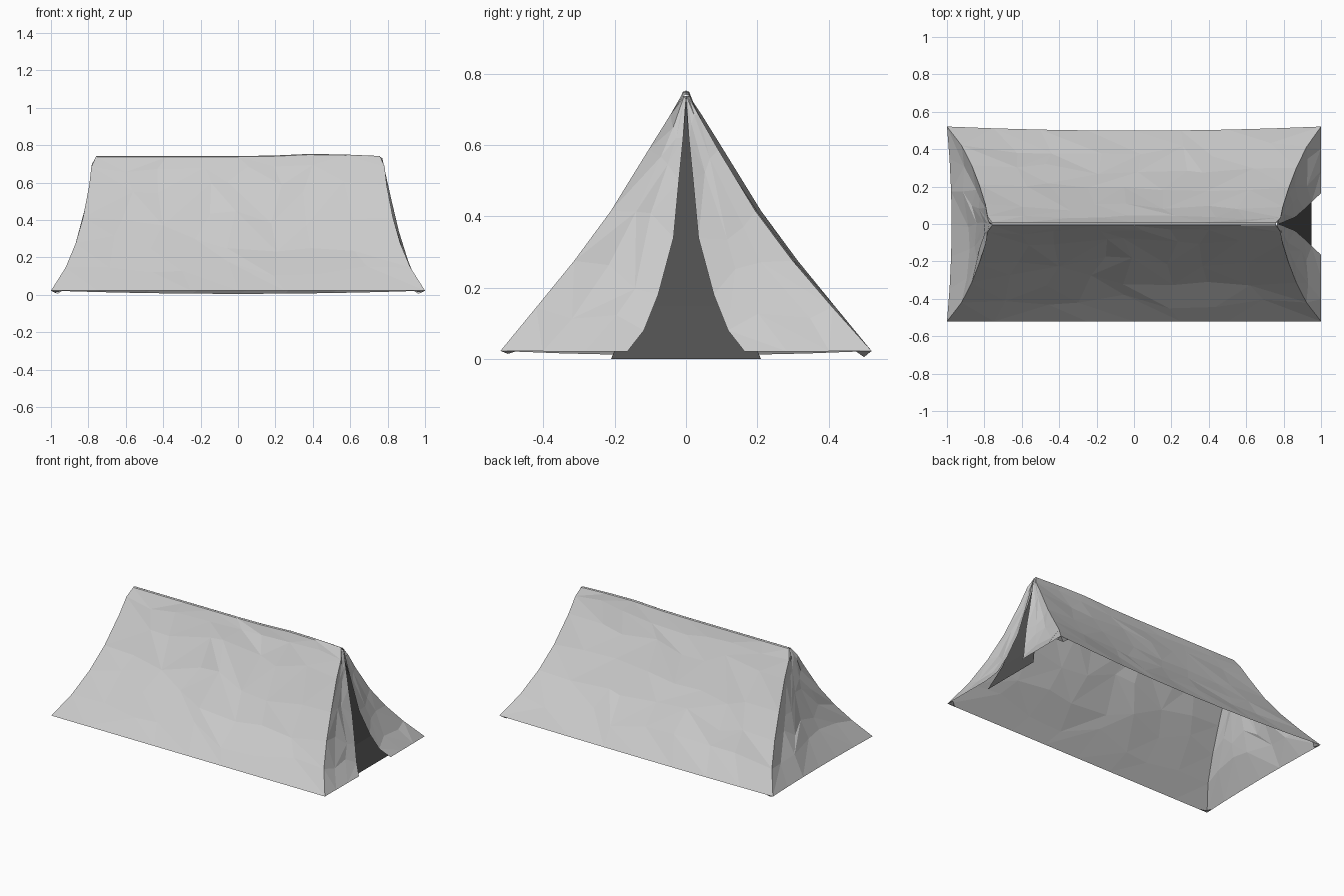
import bpy, random
from mathutils import Vector

if "Cube" in bpy.data.objects:
    bpy.data.objects.remove(bpy.data.objects["Cube"])

random.seed(11)

# Corner seam from ground to ridge, and the free edge of a door flap
SEAM = [(1, .521, .022), (.922, .42, .145), (.868, .314, .275),
        (.828, .211, .415), (.795, .105, .587), (.784, .044, .685), (.76, .009, .738)]
FLAP = [(1, .165, .02), (.95, .118, .08), (.91, .078, .18),
        (.86, .035, .34), (.822, .02, .50), (.795, .008, .62), (.772, 0, .73)]
SCREEN = [(.95, .21, 0), (.89, .15, .15), (.835, .09, .36),
          (.785, .04, .56), (.765, 0, .71)]


def along(pts, t, sx=1, sy=1):
    """Point at t (0..1) on a path, mirrored by sx, sy."""
    f = t * (len(pts) - 1)
    i = min(int(f + 1e-6), len(pts) - 2)
    p = Vector(pts[i]).lerp(Vector(pts[i + 1]), f - i)
    return Vector((p.x * sx, p.y * sy, p.z))


def bump(u):
    return 4 * u * (1 - u)


def seam(v, sx, sy):
    """Corner seam; the back right one is pulled in slightly."""
    p = along(SEAM, v, sx, sy)
    if sx > 0 and sy > 0:
        p.y -= .016 * bump(v)
    return p


def sheet(name, fn, nu, nv, noise=(0, 0, 0)):
    """Crumpled flat-shaded cloth sheet; borders stay exact."""
    verts, faces = [], []
    for j in range(nv + 1):
        for i in range(nu + 1):
            # uneven spacing breaks up straight bands of facets
            inner = 0 < i < nu and 0 < j < nv and noise[0] > 0
            du, dv = ((random.uniform(-.3, .3) / nu, random.uniform(-.3, .3) / nv)
                      if inner else (0, 0))
            p = fn(i / nu + du, j / nv + dv)
            if inner:
                k = 1 - .7 * (j / nv) ** 2
                p += Vector([random.uniform(-n, n) * k for n in noise])
            verts.append(p)
    for j in range(nv):
        for i in range(nu):
            a = j * (nu + 1) + i
            b, c, d = a + 1, a + nu + 2, a + nu + 1
            if random.random() < .5:
                faces += [(a, b, c), (a, c, d)]
            else:
                faces += [(a, b, d), (b, c, d)]
    me = bpy.data.meshes.new(name)
    me.from_pydata(verts, [], faces)
    me.update()
    ob = bpy.data.objects.new(name, me)
    bpy.context.collection.objects.link(ob)
    return ob


# Long sloping roof panels, sagging a little between the ends
def roof(sy):
    def fn(u, v):
        if sy > 0:
            u = 1 - u
        p = seam(v, -1, sy).lerp(seam(v, 1, sy), u)
        sag = .016 * min(1, 1.3 * bump(u)) * bump(v)
        p.y -= sy * sag * .8
        p.z -= sag * .6
        p.z += .014 * max(0, 1 - abs(u - .79) / .2) * v ** 6
        if sy > 0:
            p.y -= .022 * bump(u) * (1 - v) ** 3
            p.z -= .017 * bump(u) * (1 - v) ** 3
        return p
    return fn


front, back = roof(-1), roof(1)
sheet("front_roof_panel", front, 8, 6, (.01, .008, .006))
sheet("back_roof_panel", back, 8, 6, (.01, .008, .006))


# Narrow strip along the ridge
def ridge(u, v):
    return front(u, 1).lerp(back(1 - u, 1), v) + Vector((0, 0, .004 * bump(v)))


sheet("ridge_strip", ridge, 8, 2)


# Closed left end, pulled in a little along the bottom
def left_end(u, v):
    p = seam(v, -1, 1).lerp(seam(v, -1, -1), u)
    p.x += .025 * bump(u) * (1 - v * .6) * (1 - v ** 4)
    p.z -= .012 * bump(u) * (1 - v) ** 3
    return p


sheet("left_end_panel", left_end, 6, 6, (.014, .008, .008))


# Two parted door flaps on the right end
for side, sy in (("front", -1), ("back", 1)):
    def flap(u, v, sy=sy):
        if sy > 0:
            u = 1 - u
        p = seam(v, 1, sy).lerp(along(FLAP, v, 1, sy), u)
        p.x -= .012 * bump(u) * bump(v)
        return p
    sheet(side + "_door_flap", flap, 3, 6, (.006, .004, .004))

# Dark inner door screen behind the flaps
screen = sheet("inner_door_screen",
               lambda u, v: along(SCREEN, v, 1, -1).lerp(along(SCREEN, v, 1, 1), u), 2, 4)
dark = bpy.data.materials.new("dark_cloth")
dark.diffuse_color = (.08, .08, .08, 1)
dark.use_nodes = True
dark.node_tree.nodes["Principled BSDF"].inputs["Base Color"].default_value = dark.diffuse_color
screen.data.materials.append(dark)

# Small folded hem tabs tucked under each corner
for sx in (-1, 1):
    for sy in (-1, 1):
        tip = Vector((sx * .965, sy * .5, .005 if sy > 0 else .014))
        c = Vector((sx, sy * .52, .022))
        ends = [Vector((sx * .94, sy * .518, .022)), Vector((sx * .995, sy * .475, .022))]
        me = bpy.data.meshes.new("corner_tab")
        me.from_pydata([c, ends[0], ends[1], tip], [], [(0, 1, 3), (0, 3, 2)])
        me.update()
        bpy.context.collection.objects.link(bpy.data.objects.new("corner_tab", me))
